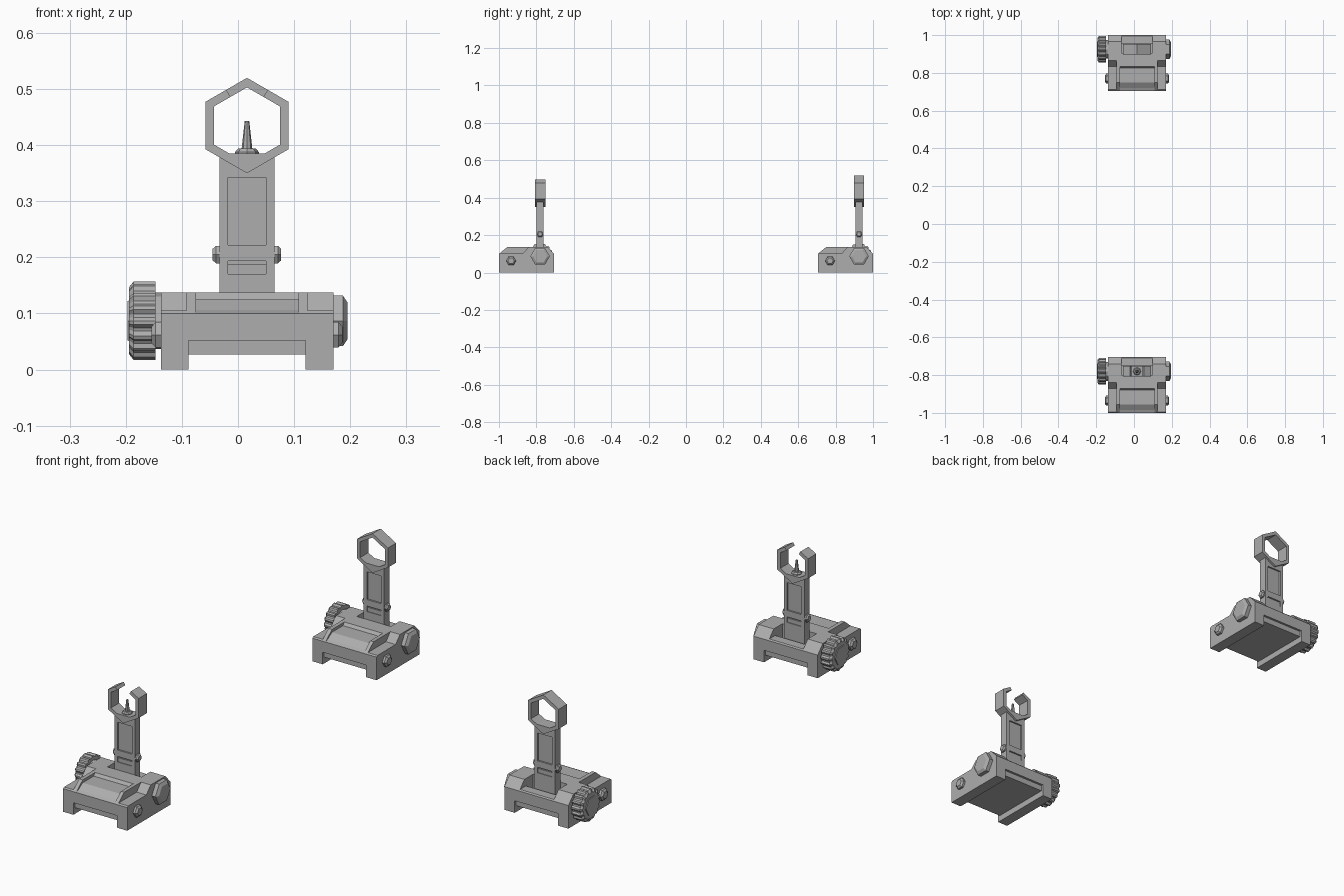
import bpy, bmesh, math
from mathutils import Vector

if "Cube" in bpy.data.objects:
    bpy.data.objects.remove(bpy.data.objects["Cube"], do_unlink=True)

GREY = (0.42, 0.42, 0.42, 1)
metal = bpy.data.materials.new("grey metal")
metal.use_nodes = True
metal.diffuse_color = GREY
metal.node_tree.nodes["Principled BSDF"].inputs["Base Color"].default_value = GREY

CX = 0.016      # middle of the base and post
PIVOT = 0.22    # distance of the post behind the base front


def place(axis, u, v, w):
    """Point from profile coordinates u, v and distance w along the axis."""
    return Vector({"x": (w, u, v), "y": (u, w, v), "z": (u, v, w)}[axis])


def skin(name, rings, axis, y, closed=False):
    """Join rings of (u, v, w) points; cap the ends unless closed."""
    bm = bmesh.new()
    rows = [[bm.verts.new(place(axis, *p)) for p in ring] for ring in rings]
    n = len(rows[0])
    pairs = list(zip(rows, rows[1:]))
    if closed:
        pairs.append((rows[-1], rows[0]))
    for a, b in pairs:
        for i in range(n):
            j = (i + 1) % n
            bm.faces.new((a[i], a[j], b[j], b[i]))
    if not closed:
        bm.faces.new(rows[0])
        bm.faces.new(rows[-1])
    bmesh.ops.recalc_face_normals(bm, faces=bm.faces)
    mesh = bpy.data.meshes.new(name)
    bm.to_mesh(mesh)
    bm.free()
    mesh.materials.append(metal)
    ob = bpy.data.objects.new(name, mesh)
    ob.location.y = y
    bpy.context.collection.objects.link(ob)
    return ob


def prism(name, profile, axis, a, b, y):
    return skin(name, [[(u, v, w) for u, v in profile] for w in (a, b)], axis, y)


def box(name, x, d, z, y):
    """Box from x, depth and height ranges."""
    return prism(name, [(x[0], z[0]), (x[1], z[0]), (x[1], z[1]), (x[0], z[1])],
                 "y", d[0], d[1], y)


def turned(name, sections, sides, axis, center, y, groove=0, phase=0):
    """Faceted turned part; groove cuts grip channels into the rim."""
    rings = []
    for w, r in sections:
        ring = []
        for i in range(sides):
            t = phase + math.tau * i / sides
            q = r - (groove if i % 4 > 1 else 0)
            ring.append((center[0] + q * math.cos(t), center[1] + q * math.sin(t), w))
        rings.append(ring)
    return skin(name, rings, axis, y)


def build_base(tag, y):
    rail = [(0, 0), (0, .1), (.006, .105), (.13, .105), (.16, .137),
            (.26, .137), (.295, .1), (.295, 0)]
    cheek = [(.2, .052), (.2, .137), (.26, .137), (.295, .1), (.295, .052)]
    back = [(.2, .137), (.2, .06), (.25, .06), (.25, .105), (.29, .105), (.295, .1),
            (.295, .052)]
    full = [(0, .052), (0, .1), (.045, .137)] + back
    sunk = [(0, .052), (0, .1), (.015, .106), (.045, .125), (.12, .125), (.13, .137)] + back
    prism(tag + "_right_rail", rail, "x", -.137, -.088, y)
    prism(tag + "_left_rail", rail, "x", .12, .17, y)
    prism(tag + "_platform", sunk, "x", -.075, .108, y)
    prism(tag + "_right_platform_edge", full, "x", -.092, -.075, y)
    prism(tag + "_left_platform_edge", full, "x", .108, .124, y)
    prism(tag + "_right_cheek", cheek, "x", -.09, -.065, y)
    prism(tag + "_left_cheek", cheek, "x", .098, .122, y)
    box(tag + "_underside", (-.088, .12), (.01, .285), (.027, .06), y)


def build_fasteners(tag, y):
    axle = (PIVOT, .087)
    turned(tag + "_knob", [(-.147, .07), (-.186, .07), (-.194, .06)], 64, "x", axle, y, .006)
    turned(tag + "_knob_collar", [(-.13, .05), (-.15, .05)], 12, "x", axle, y)
    turned(tag + "_knob_cap", [(-.19, .044), (-.197, .04)], 6, "x", axle, y)
    turned(tag + "_axle_nut", [(.165, .052), (.187, .052), (.195, .038)], 6, "x", axle, y)
    for side, s in (("right", -1), ("left", 1)):
        face = CX + s * .15
        turned(f"{tag}_{side}_bolt", [(face, .026), (face + s * .013, .026),
               (face + s * .02, .017)], 6, "x", (.065, .062), y)
        face = CX + s * .045
        turned(f"{tag}_{side}_post_pin", [(face, .018), (face + s * .01, .018),
               (face + s * .016, .012)], 6, "x", (PIVOT, .205), y)


def build_post(tag, y):
    def slab(name, x, z, half):
        box(f"{tag}_{name}", (CX + x[0], CX + x[1]), (PIVOT - half, PIVOT + half), z, y)
    w, inner = .049, .034
    slab("post_core", (-w, w), (.055, .385), .011)
    slab("post_right_edge", (-w, -inner), (.055, .385), .018)
    slab("post_left_edge", (inner, w), (.055, .385), .018)
    slab("post_foot", (-inner, inner), (.055, .17), .018)
    slab("post_ledge", (-inner, inner), (.17, .188), .015)
    slab("post_crossbar", (-inner, inner), (.194, .222), .018)
    slab("post_head", (-inner, inner), (.342, .385), .018)


def build_hexagon(tag, y, is_open):
    """Hexagonal ring on the post, with its top cut away if open."""
    zc, outer, ratio = .435, .085, .8
    pairs = []
    for k in range(6):
        t = math.pi / 2 + k * math.pi / 3
        p = Vector((math.cos(t), math.sin(t))) * outer
        pairs.append((p, p * ratio))
    if is_open:
        def cut(s):
            p = (Vector((0, outer)) + Vector((s * .866 * outer, outer / 2))) / 2
            return p, p * ratio
        pairs = [cut(-1)] + pairs[1:] + [cut(1)]
    d = (PIVOT - .028, PIVOT + .028)
    rings = [[(CX + p.x, zc + p.y, w) for p, w in
              ((o, d[0]), (o, d[1]), (i, d[1]), (i, d[0]))] for o, i in pairs]
    skin(tag + "_hexagon", rings, "y", y, closed=not is_open)
    wedge = [(CX - .032, .385), (CX, .366), (CX + .032, .385)]
    prism(tag + "_hexagon_floor", wedge, "y", d[0], d[1], y)


for tag, y, is_front in (("front", -1, True), ("rear", .705, False)):
    build_base(tag, y)
    build_fasteners(tag, y)
    build_post(tag, y)
    build_hexagon(tag, y, is_front)
    if is_front:
        turned("front_pin_seat", [(.38, .021), (.388, .021), (.394, .016)], 8, "z",
               (CX, PIVOT), y)
        turned("front_pin", [(.39, .01), (.443, .004)], 8, "z", (CX, PIVOT), y)
